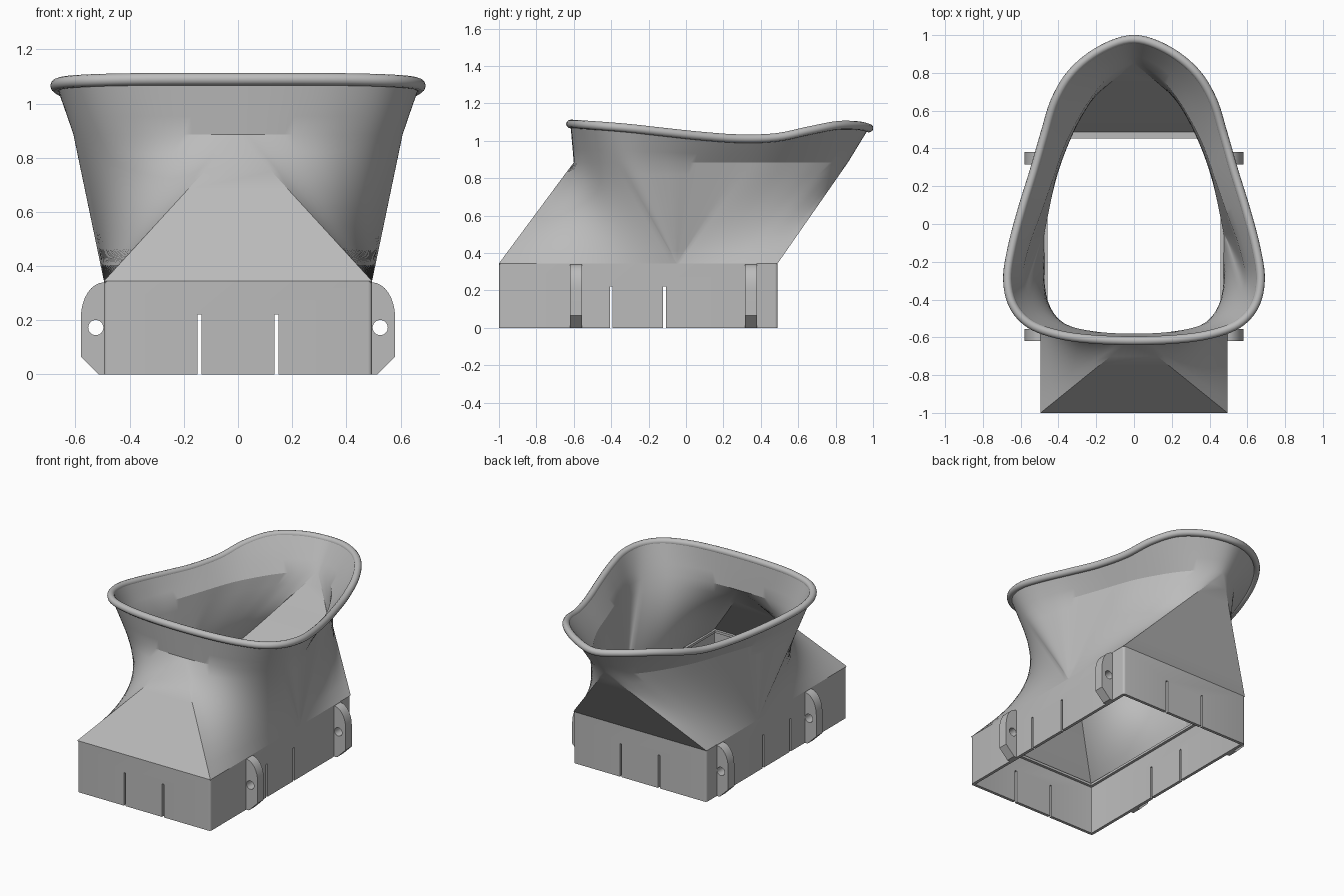
import bpy
import bmesh
import math
from mathutils import Vector

default = bpy.data.objects.get("Cube")
if default:
    bpy.data.objects.remove(default, do_unlink=True)

grey = bpy.data.materials.new("plain grey")
grey.use_nodes = True
grey.diffuse_color = (0.5, 0.5, 0.5, 1)
grey.node_tree.nodes["Principled BSDF"].inputs["Base Color"].default_value = (0.5, 0.5, 0.5, 1)

HALF_W, FRONT, MIDDLE, BACK = 0.495, -1.0, -0.05, 0.49     # base footprint
BASE_TOP, NECK_TOP = 0.345, 0.885
WALL = 0.02
STEPS = 6                                   # samples per profile segment


def activate(obj):
    bpy.ops.object.select_all(action='DESELECT')
    obj.select_set(True)
    bpy.context.view_layer.objects.active = obj


def finish(obj, angle=28):
    activate(obj)
    obj.data.materials.clear()
    obj.data.materials.append(grey)
    bpy.ops.object.shade_smooth_by_angle(angle=math.radians(angle))


def make_object(name, bm):
    bmesh.ops.recalc_face_normals(bm, faces=bm.faces)
    mesh = bpy.data.meshes.new(name)
    bm.to_mesh(mesh)
    bm.free()
    obj = bpy.data.objects.new(name, mesh)
    bpy.context.collection.objects.link(obj)
    return obj


def cut(obj, cutter):
    """Subtract the cutter, then throw it away."""
    cutter.hide_render = True
    mod = obj.modifiers.new("cut", 'BOOLEAN')
    mod.operation = 'DIFFERENCE'
    mod.solver = 'EXACT'
    mod.object = cutter
    activate(obj)
    bpy.ops.object.modifier_apply(modifier=mod.name)
    bpy.data.objects.remove(cutter, do_unlink=True)


def add_box(bm, low, high):
    low, high = Vector(low), Vector(high)
    verts = bmesh.ops.create_cube(bm, size=1)["verts"]
    for v in verts:
        v.co = Vector(a * b for a, b in zip(v.co, high - low)) + (low + high) / 2


def rounded_rect(inset, radius):
    """Footprint outline with small round corners."""
    points = []
    x, y0, y1 = HALF_W - inset, FRONT + inset, BACK - inset
    corners = [(x, y1), (-x, y1), (-x, y0), (x, y0)]
    for k, (cx, cy) in enumerate(corners):
        cx -= math.copysign(radius, cx)
        cy -= radius if cy == y1 else -radius
        for j in range(5):
            a = math.pi / 2 * (k + j / 4)
            points.append((cx + radius * math.cos(a), cy + radius * math.sin(a)))
    return points


def frame(name, thickness, z0, z1):
    """Rectangular ring standing from z0 to z1."""
    bm = bmesh.new()
    outer, inner = rounded_rect(0, 0.015), rounded_rect(thickness, 0.004)
    loops = [[bm.verts.new((x, y, z)) for x, y in ring]
             for ring, z in ((outer, z0), (outer, z1), (inner, z1), (inner, z0))]
    n = len(outer)
    for k in range(4):
        a, b = loops[k], loops[(k + 1) % 4]
        for i in range(n):
            j = (i + 1) % n
            bm.faces.new((a[i], a[j], b[j], b[i]))
    return make_object(name, bm)


def smooth_path(points):
    """Catmull-Rom through half an outline that is mirrored in x."""
    pts = [Vector(p) for p in points]
    flip = Vector((-1, 1, 1))
    pts = [pts[1] * flip] + pts + [pts[-2] * flip]
    path = []
    for a, b, c, d in zip(pts, pts[1:], pts[2:], pts[3:]):
        for s in range(STEPS):
            t = s / STEPS
            path.append(0.5 * (2 * b + (c - a) * t + (2 * a - 5 * b + 4 * c - d) * t ** 2
                               + (3 * b - a - 3 * c + d) * t ** 3))
    return path + [pts[-2]]


# Egg-shaped neck and wavy rim, half outlines from front to back
neck = smooth_path([(x, y, NECK_TOP) for x, y in (
    (0, -.6), (.2, -.59), (.36, -.555), (.5, -.48), (.585, -.37), (.607, -.26), (.57, -.1),
    (.515, .05), (.455, .22), (.385, .42), (.31, .57), (.22, .71), (.12, .815), (0, .866))])
rim = smooth_path([
    (0, -.618, 1.09), (.22, -.61, 1.09), (.4, -.585, 1.089), (.55, -.53, 1.085),
    (.64, -.43, 1.078), (.67, -.29, 1.066), (.645, -.12, 1.047), (.592, .08, 1.026),
    (.53, .28, 1.012), (.472, .48, 1.018), (.415, .66, 1.055), (.32, .81, 1.083),
    (.17, .925, 1.081), (0, .978, 1.068)])

# Base box with slots in all four walls
base = frame("base_box", WALL, 0, BASE_TOP)
bm = bmesh.new()
for x in (-0.142, 0.142):
    for y in (FRONT, BACK):
        add_box(bm, (x - .007, y - .05, -.1), (x + .007, y + .05, .222))
for y in (-0.4, -0.115):
    for x in (-HALF_W, HALF_W):
        add_box(bm, (x - .05, y - .007, -.1), (x + .05, y + .007, .222))
cut(base, make_object("slot_cutter", bm))
finish(base)

# Ledge inside the top of the base
finish(frame("inner_ledge", 0.038, BASE_TOP - 0.016, BASE_TOP))

# Funnel: ruled lines sweep from each corner to the side middle, which fans
# out to the neck; above the neck the wall flares to the rim
side_a, side_b, last = 4 * STEPS, 8 * STEPS + STEPS // 2, len(neck) - 1
columns = []
for i, (n, r) in enumerate(zip(neck, rim)):
    y = MIDDLE
    if i < side_a:
        y = FRONT + (MIDDLE - FRONT) * (i / side_a) ** 0.85
    elif i > side_b:
        y = BACK + (MIDDLE - BACK) * ((last - i) / (last - side_b)) ** 0.85
    foot = Vector((HALF_W, y, BASE_TOP))
    columns.append([foot.lerp(n, k / 8) for k in range(8)]
                   + [n.lerp(r, k / 3) for k in range(4)])
columns += [[Vector((-p.x, p.y, p.z)) for p in column] for column in reversed(columns)]

bm = bmesh.new()
grid = [[bm.verts.new(p) for p in column] for column in columns]
for i, a in enumerate(grid):
    b = grid[(i + 1) % len(grid)]
    for k in range(len(a) - 1):
        bm.faces.new((a[k], b[k], b[k + 1], a[k + 1]))
bmesh.ops.remove_doubles(bm, verts=bm.verts, dist=0.0005)
bmesh.ops.dissolve_degenerate(bm, edges=bm.edges, dist=0.0001)
funnel = make_object("funnel", bm)
# normals point outward so the wall grows inward
front_face = min(funnel.data.polygons, key=lambda f: f.center.y)
if front_face.normal.y > 0:
    funnel.data.flip_normals()
solid = funnel.modifiers.new("wall", 'SOLIDIFY')
solid.thickness = WALL
solid.offset = -1
activate(funnel)
bpy.ops.object.modifier_apply(modifier=solid.name)
finish(funnel, 24)

# Round bead along the rim
loop = rim + [Vector((-p.x, p.y, p.z)) for p in reversed(rim[1:-1])]
curve = bpy.data.curves.new("rim_bead", 'CURVE')
curve.dimensions = '3D'
curve.bevel_depth = 0.023
curve.bevel_resolution = 4
spline = curve.splines.new('POLY')
spline.points.add(len(loop) - 1)
for point, p in zip(spline.points, loop):
    point.co = (*p, 1)
spline.use_cyclic_u = True
bead = bpy.data.objects.new("rim_bead", curve)
bpy.context.collection.objects.link(bead)
activate(bead)
bpy.ops.object.convert(target='MESH')
finish(bpy.context.object, 50)

# Mounting tabs with a bolt hole, two on each side
outline = [(HALF_W - .01, 0), (.515, 0), (.58, .065), (.58, .21)]
for k in range(1, 9):
    a = math.pi / 2 * k / 8
    outline.append((HALF_W + .085 * math.cos(a), .21 + .13 * math.sin(a)))
outline.append((HALF_W - .01, .34))
for side, label in ((1, "left"), (-1, "right")):
    for y, place in ((-0.62, "front"), (0.315, "back")):
        bm = bmesh.new()
        face = bm.faces.new([bm.verts.new((side * x, y, z)) for x, z in outline])
        moved = bmesh.ops.extrude_face_region(bm, geom=[face])["geom"]
        bmesh.ops.translate(bm, vec=(0, .065, 0),
                            verts=[g for g in moved if isinstance(g, bmesh.types.BMVert)])
        tab = make_object(f"{label}_{place}_tab", bm)
        bpy.ops.mesh.primitive_cylinder_add(vertices=24, radius=.028, depth=.3,
                                            location=(side * .525, y + .03, .173),
                                            rotation=(math.pi / 2, 0, 0))
        cut(tab, bpy.context.object)
        finish(tab)
